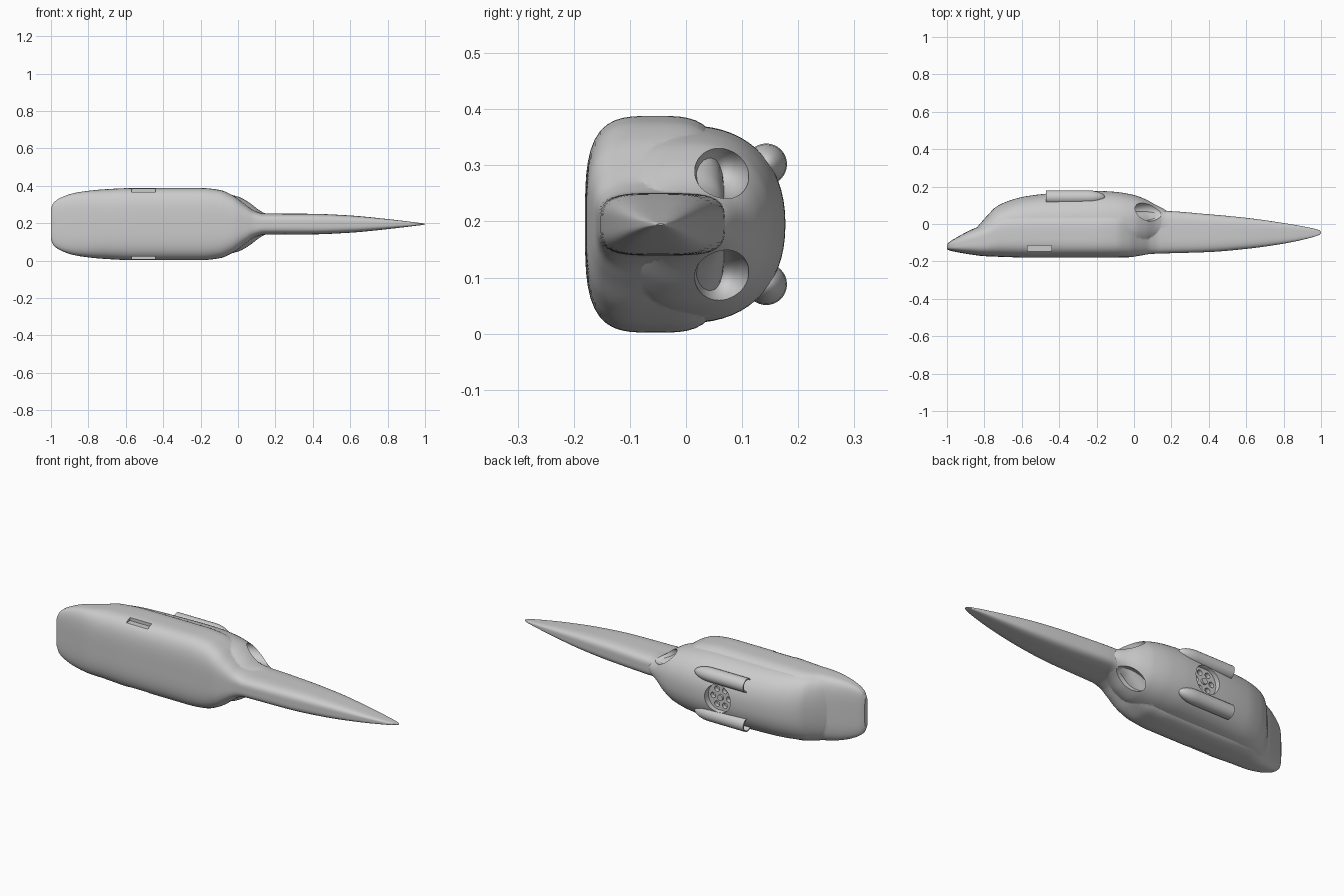
import bpy, bmesh, math
from mathutils import Matrix, Vector

if "Cube" in bpy.data.objects:
    bpy.data.objects.remove(bpy.data.objects["Cube"])

MID = 0.195      # height of the symmetry plane
SIDES = (-1, 1)

grey = bpy.data.materials.new("plain grey")
grey.use_nodes = True
grey.diffuse_color = (0.6, 0.6, 0.6, 1)
grey.node_tree.nodes["Principled BSDF"].inputs["Base Color"].default_value = grey.diffuse_color


def finish(name, bm):
    bmesh.ops.recalc_face_normals(bm, faces=bm.faces)
    mesh = bpy.data.meshes.new(name)
    bm.to_mesh(mesh)
    bm.free()
    mesh.materials.append(grey)
    obj = bpy.data.objects.new(name, mesh)
    bpy.context.collection.objects.link(obj)
    return obj


def activate(obj):
    bpy.ops.object.select_all(action='DESELECT')
    obj.select_set(True)
    bpy.context.view_layer.objects.active = obj


def smooth(obj):
    activate(obj)
    bpy.ops.object.shade_smooth_by_angle(angle=math.radians(32))


def combine(target, other, operation):
    activate(target)
    mod = target.modifiers.new("cut", 'BOOLEAN')
    mod.operation, mod.solver, mod.object = operation, 'EXACT', other
    bpy.ops.object.modifier_apply(modifier=mod.name)
    bpy.data.objects.remove(other)


def resample(stations, steps=6):
    """Smooth, overshoot-free interpolation between stations."""
    count = len(stations)

    def secant(i, k):
        a, b = stations[i], stations[i + 1]
        return (b[k] - a[k]) / (b[0] - a[0])

    def slope(i, k):
        if i == 0 or i == count - 1:
            return secant(min(i, count - 2), k)
        a, b = secant(i - 1, k), secant(i, k)
        return 2 * a * b / (a + b) if a * b > 0 else 0

    for i in range(count - 1):
        a, b = stations[i], stations[i + 1]
        h = b[0] - a[0]
        for s in range(steps):
            t = s / steps
            row = [a[0] + h * t]
            for k in (1, 2, 3):
                row.append((1 + 2 * t) * (1 - t) ** 2 * a[k] + t * t * (3 - 2 * t) * b[k]
                           + h * t * (1 - t) * ((1 - t) * slope(i, k) - t * slope(i + 1, k)))
            yield row
    yield stations[-1]


def skin(bm, rings):
    for a, b in zip(rings, rings[1:]):
        for i in range(len(a)):
            j = (i + 1) % len(a)
            bm.faces.new((a[i], a[j], b[j], b[i]))
    bm.faces.new(rings[0])
    bm.faces.new(rings[-1])


def loft(name, stations, power, sides=64):
    """Rounded sections along x; each station is x, y low, y high, half width."""
    bm = bmesh.new()
    rings = []
    for x, low, high, half in resample(stations):
        ring = []
        for i in range(sides):
            a = math.tau * (i + 0.5) / sides
            c, s = math.cos(a), math.sin(a)
            r = (abs(c) ** power + abs(s) ** power) ** (-1 / power)
            ring.append(bm.verts.new((x, (low + high) / 2 + (high - low) / 2 * r * c,
                                      MID + half * r * s)))
        rings.append(ring)
    skin(bm, rings)
    return finish(name, bm)


def lathe(name, profile, y, z, sides=32):
    """Turn (x, radius) points around an axis along x."""
    bm = bmesh.new()
    rings = [[bm.verts.new((x, y + r * math.cos(math.tau * i / sides),
                            z + r * math.sin(math.tau * i / sides)))
              for i in range(sides)] for x, r in profile]
    skin(bm, rings)
    return finish(name, bm)


def upright(name, x, z, radius, low, high, sides=40):
    """Cylinder along y."""
    bm = bmesh.new()
    place = Matrix.Translation((x, (low + high) / 2, z)) @ Matrix.Rotation(math.pi / 2, 4, 'X')
    bmesh.ops.create_cone(bm, cap_ends=True, segments=sides, radius1=radius,
                          radius2=radius, depth=high - low, matrix=place)
    return finish(name, bm)


# Lower fuselage running into the tapered tail boom
fuselage = loft("fuselage", [
    (-1, -.135, -.11, .085), (-.985, -.142, -.095, .115), (-.95, -.15, -.073, .14),
    (-.88, -.162, -.035, .165), (-.8, -.172, .0, .178), (-.7, -.176, .06, .187),
    (-.55, -.18, .07, .193), (-.2, -.18, .07, .193), (-.1, -.179, .07, .183),
    (-.03, -.178, .07, .155), (.04, -.168, .07, .105), (.09, -.16, .07, .071),
    (.14, -.158, .07, .057), (.4, -.15, .052, .055), (.6, -.133, .033, .046),
    (.8, -.105, .005, .027), (.95, -.072, -.022, .009), (.99, -.058, -.033, .004),
    (1, -.05, -.04, .001)], 3.6)

# Cabin roof and engine housing
housing = loft("housing", [
    (-.85, -.12, -.03, .13), (-.82, -.12, .005, .155), (-.78, -.12, .05, .165),
    (-.74, -.13, .09, .172), (-.68, -.13, .12, .175), (-.58, -.14, .148, .176),
    (-.4, -.16, .168, .176), (-.2, -.165, .177, .175), (-.1, -.16, .172, .168),
    (0, -.14, .155, .147), (.06, -.12, .133, .115), (.12, -.09, .1, .07),
    (.17, -.06, .074, .045), (.21, -.04, .045, .02)], 2.25)

# Engine exhaust openings at the back of the housing
for side in SIDES:
    bm = bmesh.new()
    bmesh.ops.create_uvsphere(bm, u_segments=32, v_segments=20, radius=1)
    bmesh.ops.scale(bm, vec=Vector((.13, .052, .053)), verts=bm.verts)
    bmesh.ops.translate(bm, vec=Vector((.1, .067, MID + side * .097)), verts=bm.verts)
    combine(housing, finish("exhaust_cutter", bm), 'DIFFERENCE')

combine(fuselage, housing, 'UNION')

# Rotor mount recess with a ring of bolt holes
HUB = -.31
combine(fuselage, upright("recess_cutter", HUB, MID, .075, .142, .25), 'DIFFERENCE')
for i in range(6):
    a = math.tau * i / 6
    hole = upright("hole_cutter", HUB + .047 * math.cos(a), MID + .047 * math.sin(a),
                   .015, .12, .2, 20)
    combine(fuselage, hole, 'DIFFERENCE')

# Slots along the belly edges
for side in SIDES:
    bm = bmesh.new()
    size = Matrix.Diagonal((.13, .037, .1, 1))
    bmesh.ops.create_cube(bm, size=1, matrix=Matrix.Translation(
        (-.505, -.133, MID + side * (.172 + .05))) @ size)
    combine(fuselage, finish("slot_cutter", bm), 'DIFFERENCE')
smooth(fuselage)

# Small raised boss in the rotor mount
smooth(upright("rotor_boss", HUB, MID, .016, .13, .152, 24))

# Engine pods with open intakes and rounded tails
for side, name in zip(SIDES, ("lower_engine_pod", "upper_engine_pod")):
    smooth(lathe(name, [
        (-.40, .028), (-.47, .031), (-.47, .037), (-.25, .037), (-.22, .035),
        (-.19, .028), (-.17, .019), (-.158, .009), (-.155, .002)],
        .143, MID + side * .107))
